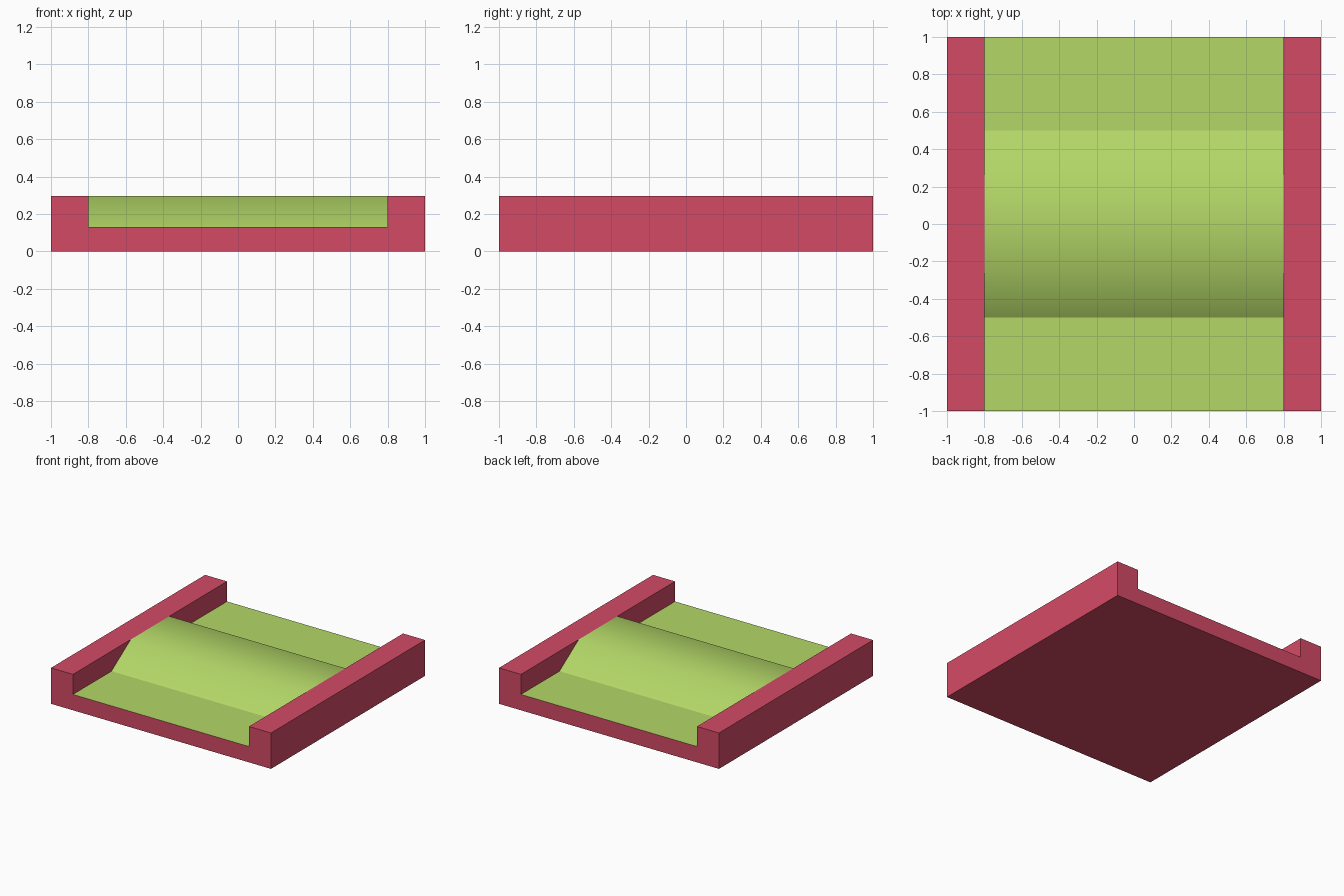
import bpy, bmesh

if "Cube" in bpy.data.objects:
    bpy.data.objects.remove(bpy.data.objects["Cube"])

FLOOR, TOP, INNER, OUTER = 0.13, 0.295, 0.8, 1.0


def material(name, rgb):
    lin = [((c / 255 + 0.055) / 1.055) ** 2.4 for c in rgb]
    m = bpy.data.materials.new(name)
    m.diffuse_color = (*lin, 1)
    m.use_nodes = True
    m.node_tree.nodes["Principled BSDF"].inputs["Base Color"].default_value = m.diffuse_color
    return m


red = material("raspberry red", (212, 74, 101))
green = material("lime green", (179, 215, 103))


def finish(name, bm, mats):
    mesh = bpy.data.meshes.new(name)
    bm.to_mesh(mesh)
    bm.free()
    for m in mats:
        mesh.materials.append(m)
    obj = bpy.data.objects.new(name, mesh)
    bpy.context.collection.objects.link(obj)
    return obj


# Tray: U-shaped profile extruded front to back, floor painted green
bm = bmesh.new()
profile = [(-OUTER, 0), (OUTER, 0), (OUTER, TOP), (INNER, TOP),
           (INNER, FLOOR), (-INNER, FLOOR), (-INNER, TOP), (-OUTER, TOP)]
face = bm.faces.new([bm.verts.new((x, -1, z)) for x, z in profile])
ext = bmesh.ops.extrude_face_region(bm, geom=[face])
bmesh.ops.translate(bm, vec=(0, 2, 0),
                    verts=[v for v in ext["geom"] if isinstance(v, bmesh.types.BMVert)])
bmesh.ops.recalc_face_normals(bm, faces=bm.faces)
for f in bm.faces:
    c = f.calc_center_median()
    if f.normal.z > 0.9 and abs(c.z - FLOOR) < 0.01:
        f.material_index = 1
finish("tray", bm, [red, green])

# Speed bump: half-hexagon ramp across the floor, smooth over the crest
bm = bmesh.new()
ramp = [(-0.5, FLOOR), (-0.25, TOP), (0.25, TOP), (0.5, FLOOR)]
rows = [[bm.verts.new((x, y, z)) for x in (-INNER, INNER)] for y, z in ramp]
for a, b in zip(rows, rows[1:]):
    bm.faces.new((a[0], a[1], b[1], b[0])).smooth = True
finish("bump", bm, [green])
